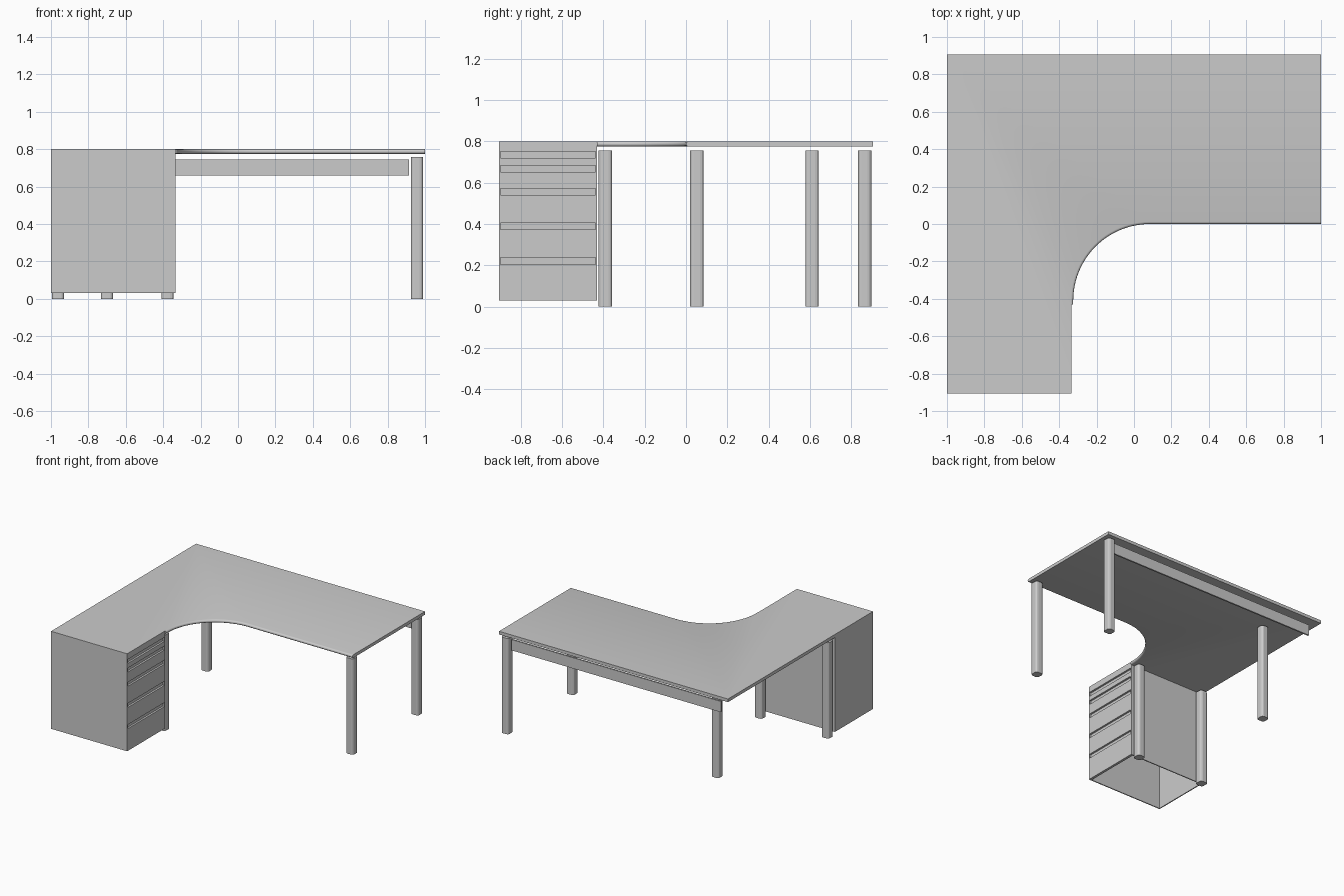
import bpy, bmesh
from math import pi, sin, cos

if "Cube" in bpy.data.objects:
    bpy.data.objects.remove(bpy.data.objects["Cube"])


def finish(bm, name):
    bmesh.ops.recalc_face_normals(bm, faces=bm.faces)
    me = bpy.data.meshes.new(name)
    bm.to_mesh(me)
    bm.free()
    ob = bpy.data.objects.new(name, me)
    bpy.context.collection.objects.link(ob)
    return ob


def box(name, x0, x1, y0, y1, z0, z1):
    bm = bmesh.new()
    bmesh.ops.create_cube(bm, size=1)
    for v in bm.verts:
        v.co.x = x0 if v.co.x < 0 else x1
        v.co.y = y0 if v.co.y < 0 else y1
        v.co.z = z0 if v.co.z < 0 else z1
    return finish(bm, name)


# L-shaped top: stacked outlines give the inner edge a rounded nose
TOP, UNDER = 0.80, 0.775
R = (TOP - UNDER) / 2


def outline(inset):
    pts = [(-1, 0.905), (-1, -0.905), (-0.335, -0.905), (-0.335, -0.43)]
    rad, cx, cy = 0.41 + inset, 0.085, -0.41
    pts.append((cx - rad, -0.43))
    for i in range(25):
        a = pi - (pi / 2) * i / 24
        pts.append((cx + rad * cos(a), cy + rad * sin(a)))
    return pts + [(1, cy + rad), (1, 0.905)]


bm = bmesh.new()
rings = []
for k in range(7):
    t = -pi / 2 + pi * k / 6
    z = UNDER + R + R * sin(t)
    rings.append([bm.verts.new((x, y, z)) for x, y in outline(R * (1 - cos(t)))])
n = len(rings[0])
for a, b in zip(rings, rings[1:]):
    for i in range(n):
        j = (i + 1) % n
        bm.faces.new((a[i], a[j], b[j], b[i]))
bm.faces.new(rings[0])
bm.faces.new(rings[-1])
top = finish(bm, "desk_top")
bpy.context.view_layer.objects.active = top
top.select_set(True)
bpy.ops.object.shade_smooth_by_angle(angle=0.6)
top.select_set(False)

# Drawer cabinet: thin walls, open underneath
T = 0.008
box("cabinet_front_wall", -1, -0.335, -0.905, -0.905 + T, 0.03, UNDER)
box("cabinet_back_wall", -1, -0.335, -0.43 - T, -0.43, 0.03, UNDER)
box("cabinet_outer_wall", -1, -1 + T, -0.905 + T, -0.43 - T, 0.03, UNDER)

# Drawer side: comb profile with five recessed finger grips
X, D = -0.335, 0.015
profile = [(X - 0.02, 0.03), (X, 0.03)]
for z in (0.205, 0.373, 0.54, 0.652, 0.72):
    profile += [(X, z), (X - D, z), (X - D, z + 0.032), (X, z + 0.032)]
profile += [(X, UNDER), (X - 0.02, UNDER)]
bm = bmesh.new()
face = bm.faces.new([bm.verts.new((x, -0.905 + T, z)) for x, z in profile])
ext = bmesh.ops.extrude_face_region(bm, geom=[face], use_keep_orig=True)
for v in ext["geom"]:
    if isinstance(v, bmesh.types.BMVert):
        v.co.y = -0.43 - T
finish(bm, "drawer_fronts")

# Legs: square posts with rounded corners
H = 0.0325
legs = {"corner_leg": (-0.70, 0.61), "cabinet_outer_leg": (-0.962, -0.39),
        "cabinet_inner_leg": (-0.377, -0.39), "right_front_leg": (0.957, 0.053),
        "right_back_leg": (0.957, 0.865)}
for name, (x, y) in legs.items():
    bm = bmesh.new()
    bmesh.ops.create_cube(bm, size=1)
    for v in bm.verts:
        v.co = (x + v.co.x * 2 * H, y + v.co.y * 2 * H, (v.co.z + 0.5) * 0.757)
    upright = [e for e in bm.edges if abs(e.verts[0].co.z - e.verts[1].co.z) > 0.1]
    bmesh.ops.bevel(bm, geom=upright, offset=0.018, segments=3, profile=0.5,
                    affect='EDGES')
    finish(bm, name)

# Long rear panel under the top
box("rear_panel", -0.915, 0.915, 0.86, 0.872, 0.66, 0.745)
